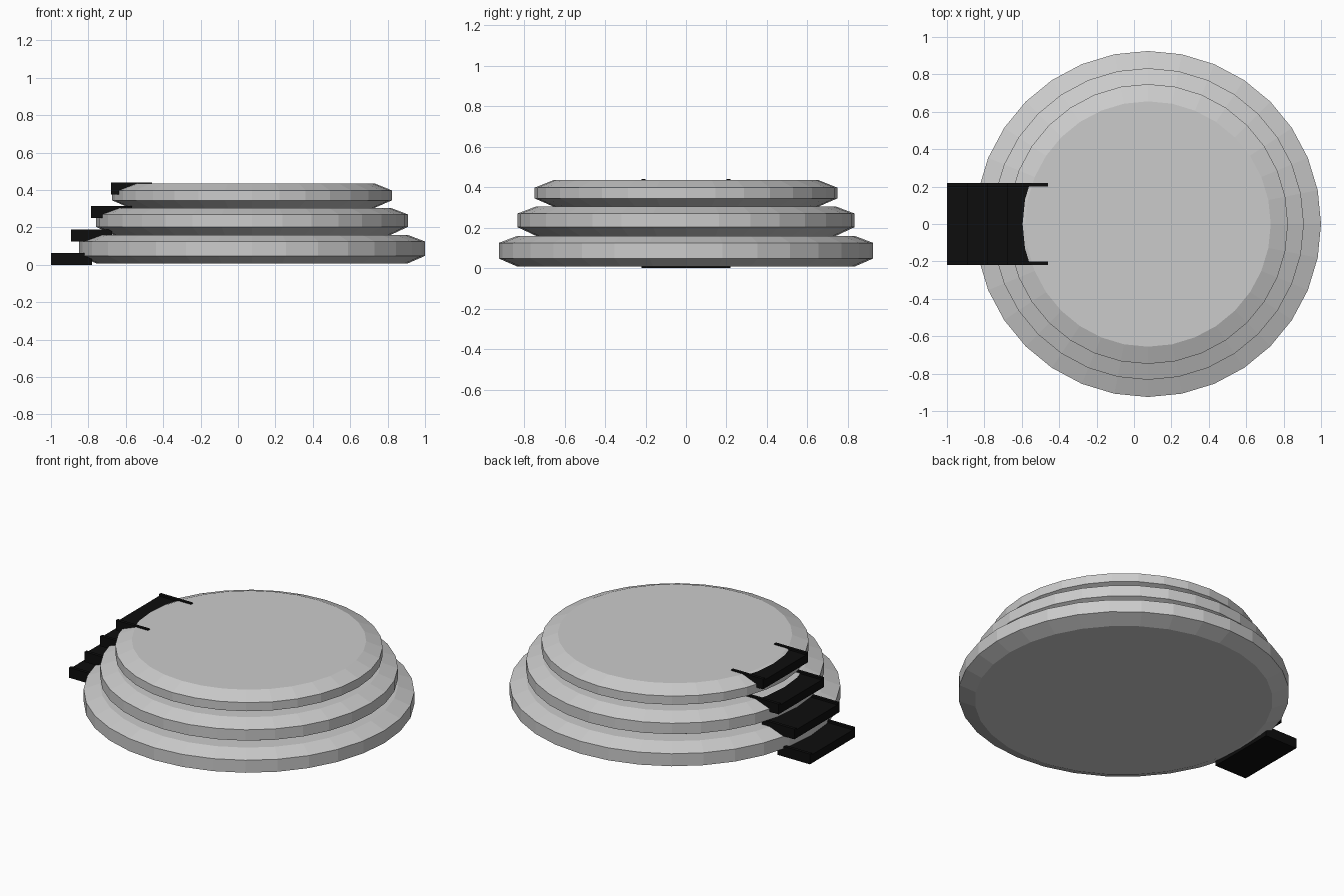
import bpy, bmesh, math

if "Cube" in bpy.data.objects:
    bpy.data.objects.remove(bpy.data.objects["Cube"])

SIDES = 32
CX = 0.075

black = bpy.data.materials.new("black")
black.diffuse_color = (0.004, 0.004, 0.004, 1)
black.use_nodes = True
black.node_tree.nodes["Principled BSDF"].inputs["Base Color"].default_value = black.diffuse_color


def finish(name, bm, mat=None):
    bmesh.ops.recalc_face_normals(bm, faces=bm.faces)
    mesh = bpy.data.meshes.new(name)
    bm.to_mesh(mesh)
    bm.free()
    if mat:
        mesh.materials.append(mat)
    obj = bpy.data.objects.new(name, mesh)
    bpy.context.collection.objects.link(obj)
    return obj


def lathe(name, profile):
    """Flat-sided disc from a (radius, z) profile, capped at both ends."""
    bm = bmesh.new()
    rings = []
    for r, z in profile:
        rings.append([bm.verts.new((CX + r * math.cos(2 * math.pi * i / SIDES),
                                    r * math.sin(2 * math.pi * i / SIDES), z))
                      for i in range(SIDES)])
    for a, b in zip(rings, rings[1:]):
        for i in range(SIDES):
            j = (i + 1) % SIDES
            bm.faces.new((a[i], a[j], b[j], b[i]))
    bm.faces.new(rings[0][::-1])
    bm.faces.new(rings[-1])
    return finish(name, bm)


def add_box(bm, lo, hi):
    verts = bmesh.ops.create_cube(bm, size=1)["verts"]
    for v in verts:
        v.co = [l + (c + 0.5) * (h - l) for c, l, h in zip(v.co, lo, hi)]


# Three stacked discs with chamfered rims
discs = [("lower_tier", 0.925, 0.008, 0.048, 0.125, 0.16),
         ("middle_tier", 0.833, 0.16, 0.203, 0.27, 0.305),
         ("upper_tier", 0.748, 0.305, 0.345, 0.398, 0.435)]
for name, r, z0, z1, z2, z3 in discs:
    lathe(name, [(r - 0.092, z0), (r, z1), (r, z2), (r - 0.092, z3)])

# Four steps: a tread sunk slightly between two thin side rails
for i in range(4):
    x, z = -1 + 0.1067 * i, 0.1257 * i
    bm = bmesh.new()
    add_box(bm, (x, -0.2, z), (x + 0.22, 0.2, z + 0.052))
    for y in (-0.22, 0.2):
        add_box(bm, (x, y, z), (x + 0.22, y + 0.02, z + 0.063))
    finish(f"step_{i + 1}", bm, black)
